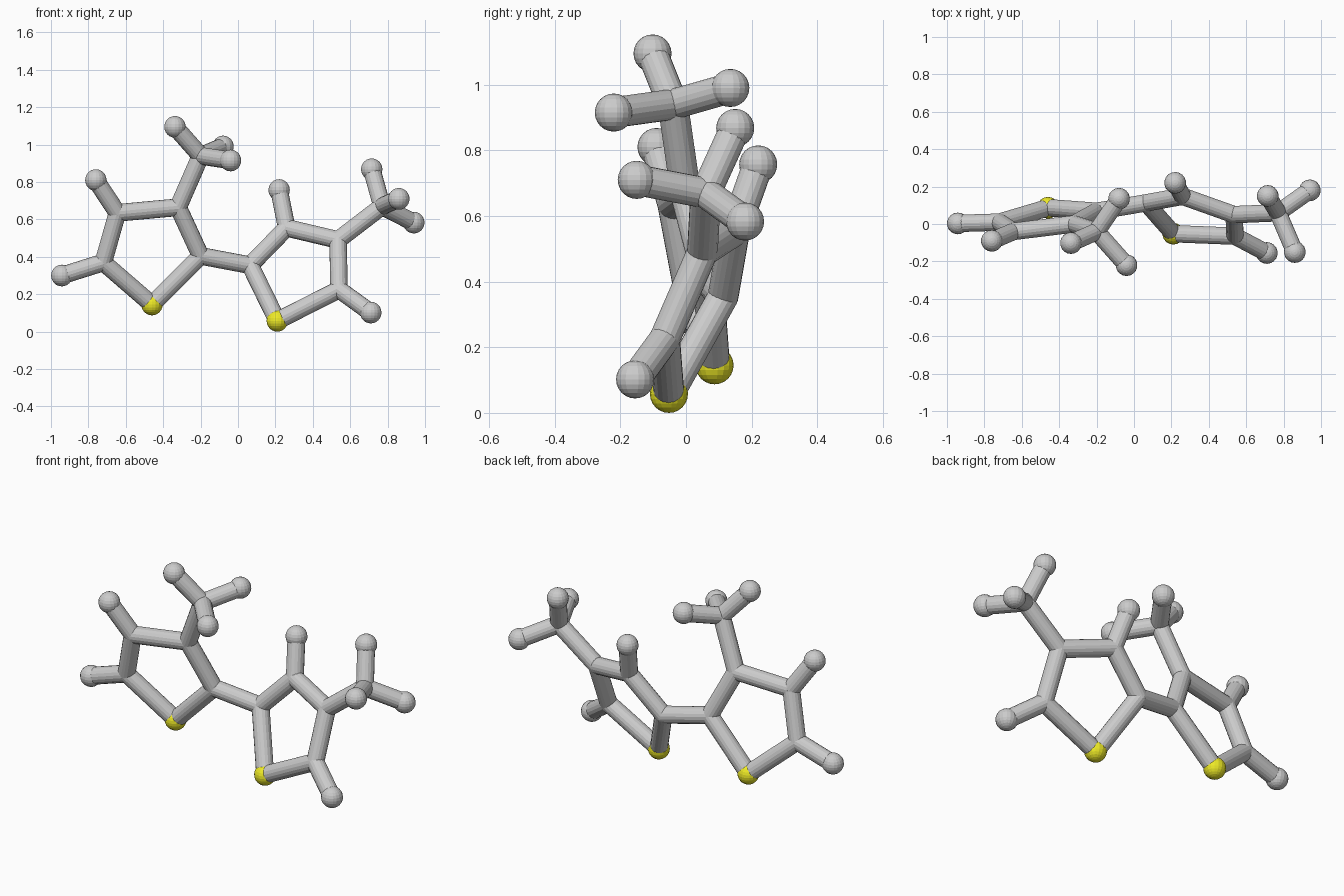
import bpy
from mathutils import Vector

if "Cube" in bpy.data.objects:
    bpy.data.objects.remove(bpy.data.objects["Cube"])

BALL, ROD, SIDES = 0.058, 0.047, 18

# ring and methyl carbons, sulphurs (s*) and hydrogens (h*)
atoms = {
    "s1": (-.46, .087, .145), "c2": (-.20, .068, .405), "c3": (-.32, 0, .665),
    "c4": (-.645, -.04, .635), "c5": (-.72, .01, .37),
    "h4": (-.76, -.09, .81), "h5": (-.942, .003, .30),
    "m1": (-.20, -.04, .94), "h11": (-.337, -.102, 1.095),
    "h12": (-.08, .135, .99), "h13": (-.04, -.22, .915),
    "s6": (.21, -.052, .058), "c7": (.065, .113, .355), "c8": (.26, .148, .555),
    "c9": (.535, .05, .49), "c10": (.54, -.065, .225),
    "h8": (.22, .22, .757), "h10": (.71, -.155, .102),
    "m2": (.77, .06, .67), "h21": (.715, .15, .868),
    "h22": (.86, -.15, .71), "h23": (.94, .18, .583),
}
bonds = """s1-c2 c2-c3 c3-c4 c4-c5 c5-s1 c4-h4 c5-h5 c3-m1 m1-h11 m1-h12 m1-h13
c2-c7 s6-c7 c7-c8 c8-c9 c9-c10 c10-s6 c8-h8 c10-h10 c9-m2 m2-h21 m2-h22 m2-h23"""
names = {"s": "sulphur_ball", "h": "hydrogen_ball", "c": "ring_joint", "m": "methyl_joint"}

yellow = bpy.data.materials.new("yellow")
yellow.diffuse_color = (.85, .82, .02, 1)
yellow.use_nodes = True
yellow.node_tree.nodes["Principled BSDF"].inputs["Base Color"].default_value = yellow.diffuse_color

# balls, and smaller joints where rods meet
for key, pos in atoms.items():
    r = BALL if key[0] in "sh" else ROD
    bpy.ops.mesh.primitive_uv_sphere_add(segments=SIDES, ring_count=12, radius=r, location=pos)
    ob = bpy.context.object
    ob.name = names[key[0]]
    if key[0] == "s":
        ob.data.materials.append(yellow)

# rods between atoms
for pair in bonds.split():
    a, b = (Vector(atoms[k]) for k in pair.split("-"))
    d = b - a
    bpy.ops.mesh.primitive_cylinder_add(vertices=SIDES, radius=ROD, depth=d.length,
                                        location=(a + b) / 2,
                                        rotation=d.to_track_quat('Z', 'Y').to_euler())
    bpy.context.object.name = "bond_rod"
